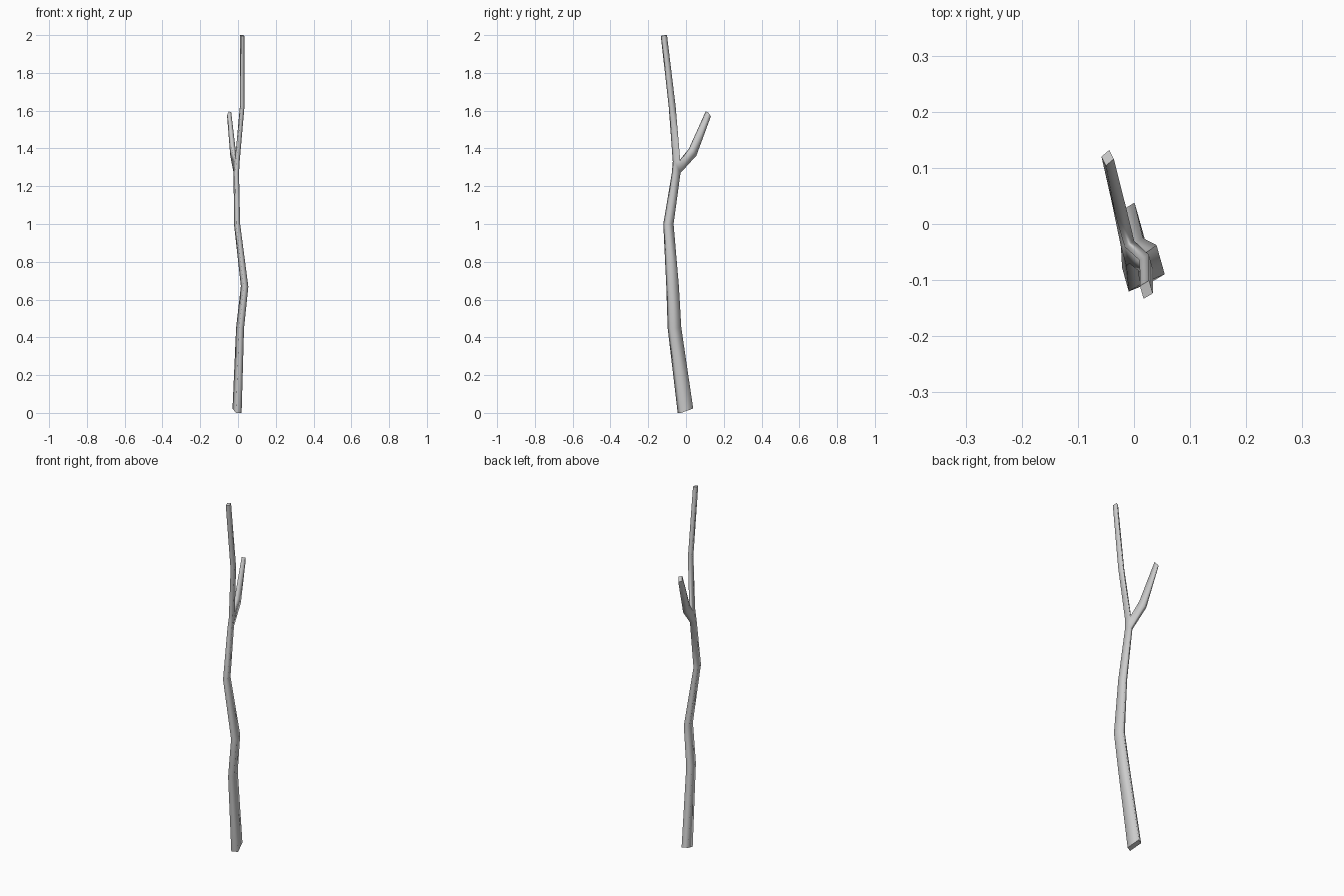
import bpy, bmesh
from mathutils import Vector

if "Cube" in bpy.data.objects:
    bpy.data.objects.remove(bpy.data.objects["Cube"])

bm = bmesh.new()


def ring(center, u, v):
    """Four corners of a cross-section: left-back, right-back, right-front, left-front."""
    c, u, v = Vector(center), Vector(u) / 2, Vector(v) / 2
    return [bm.verts.new(c + p) for p in (-u - v, v - u, u + v, u - v)]


def bridge(a, b, skip=()):
    for i in range(4):
        if i not in skip:
            j = (i + 1) % 4
            bm.faces.new((a[i], a[j], b[j], b[i]))


# Trunk stations: centre, depth, width, tilt of the cut
trunk = [
    ((-0.005, -0.003, 0.0115), 0.067, 0.035, 0.023),
    ((0.011, -0.061, 0.45), 0.059, 0.030, 0.005),
    ((0.035, -0.071, 0.67), 0.054, 0.029, 0.003),
    ((-0.005, -0.093, 1.00), 0.044, 0.024, 0.0),
    ((-0.009, -0.052, 1.27), 0.036, 0.022, 0.0),
    ((-0.004, -0.050, 1.33), 0.031, 0.020, 0.0),
    ((0.022, -0.073, 1.62), 0.028, 0.019, 0.003),
    ((0.022, -0.117, 1.998), 0.024, 0.019, 0.004),
]
rings = [ring(c, (0.27 * d, -0.96 * d, -t), (0.86 * w, 0.51 * w, 0))
         for c, d, w, t in trunk]
FORK = 4
for k in range(len(rings) - 1):
    bridge(rings[k], rings[k + 1], skip=(0,) if k == FORK else ())
bm.faces.new(rings[0])
bm.faces.new(rings[-1])

# Side branch grows out of the open back face at the fork
low, high = rings[FORK], rings[FORK + 1]
root = [low[0], low[1], high[1], high[0]]
elbow = ring((-0.027, 0.035, 1.38), (0.008, -0.030, 0.036), (0.020, 0.010, 0))
tip = ring((-0.047, 0.118, 1.583), (0.008, -0.016, 0.022), (0.014, 0.012, -0.003))
bridge(root, elbow)
bridge(elbow, tip)
bm.faces.new(tip)

bmesh.ops.recalc_face_normals(bm, faces=bm.faces)
for f in bm.faces:
    f.smooth = len(set(f.verts) & set(rings[0] + rings[-1] + tip)) < 4

mesh = bpy.data.meshes.new("forked_stick")
bm.to_mesh(mesh)
bm.free()
obj = bpy.data.objects.new("forked_stick", mesh)
bpy.context.collection.objects.link(obj)
